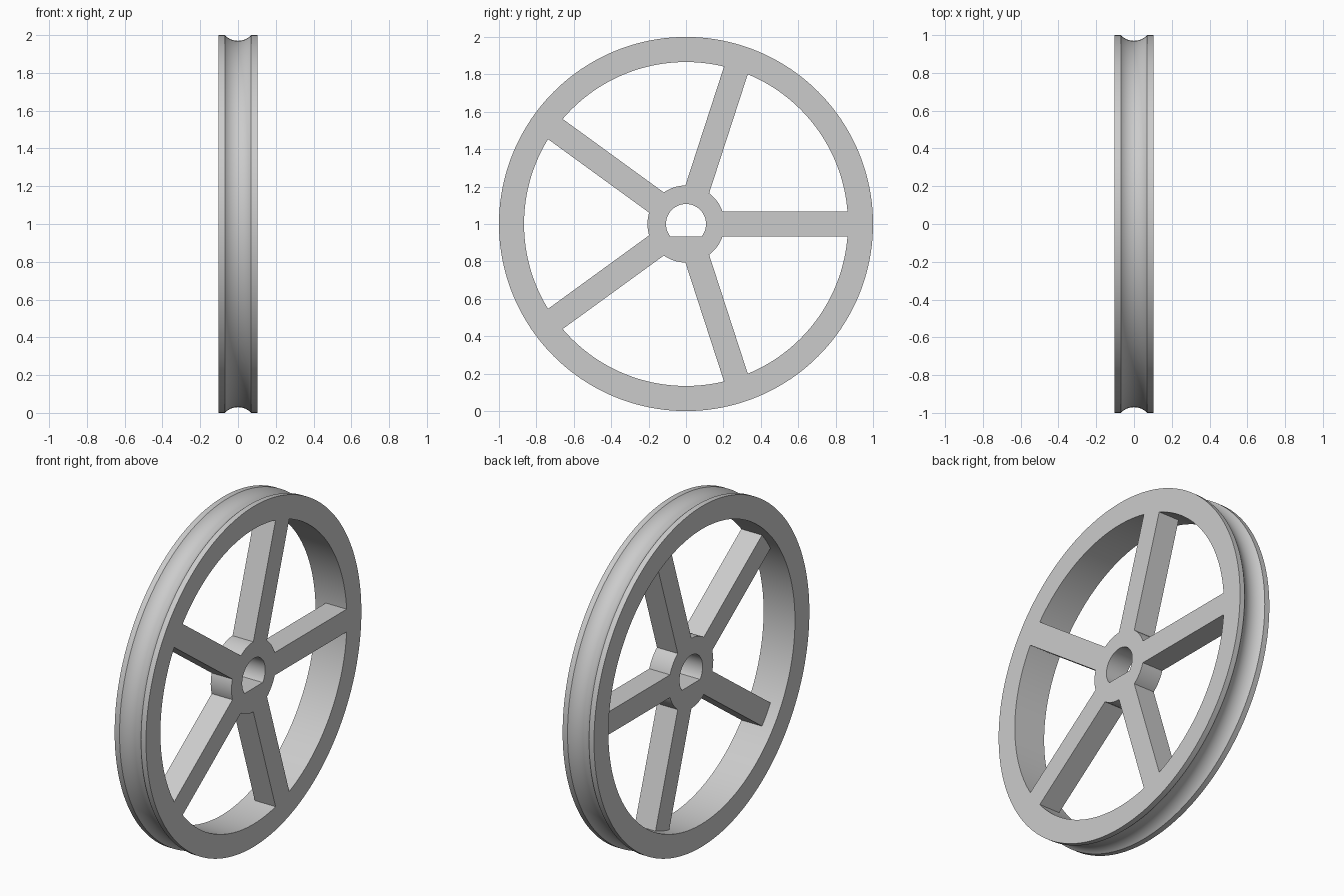
import bpy, bmesh
from math import sin, cos, asin, radians, tau

if "Cube" in bpy.data.objects:
    bpy.data.objects.remove(bpy.data.objects["Cube"])

SEG = 168                      # segments around the axle
HALF_WIDTH = 0.102             # rim half width along x
BACK = -0.033                  # recessed face of hub and spokes
RIM_IN, HUB_R, BORE_R = 0.866, 0.206, 0.107
FLAT = 0.0667                  # bore flat, and half width of a spoke

grey = bpy.data.materials.new("plain grey")
grey.use_nodes = True
grey.diffuse_color = (0.6, 0.6, 0.6, 1)
grey.node_tree.nodes["Principled BSDF"].inputs["Base Color"].default_value = (0.6, 0.6, 0.6, 1)


def finish(name, bm):
    """Turn the bmesh into a shaded object standing on the ground."""
    bmesh.ops.recalc_face_normals(bm, faces=bm.faces)
    mesh = bpy.data.meshes.new(name)
    bm.to_mesh(mesh)
    bm.free()
    mesh.materials.append(grey)
    ob = bpy.data.objects.new(name, mesh)
    ob.location.z = 1
    bpy.context.collection.objects.link(ob)
    bpy.ops.object.select_all(action='DESELECT')
    ob.select_set(True)
    bpy.context.view_layer.objects.active = ob
    bpy.ops.object.shade_smooth_by_angle(angle=radians(20))
    return ob


def ring(name, profile):
    """Sweep a closed profile round the x axis; profile(angle) gives (x, radius) pairs."""
    bm = bmesh.new()
    loops = []
    for i in range(SEG):
        a = tau * i / SEG
        loops.append([bm.verts.new((x, r * cos(a), r * sin(a))) for x, r in profile(a)])
    n = len(loops[0])
    for i in range(SEG):
        p, q = loops[i], loops[(i + 1) % SEG]
        for j in range(n):
            k = (j + 1) % n
            bm.faces.new((p[j], p[k], q[k], q[j]))
    return finish(name, bm)


# Rim with a rounded groove round the outside
GROOVE, DEPTH = 0.07, 0.03
arc_r = (GROOVE ** 2 + DEPTH ** 2) / (2 * DEPTH)
half = asin(GROOVE / arc_r)
groove = []
for i in range(17):
    t = half * (i / 8 - 1)
    groove.append((arc_r * sin(t), 1 - DEPTH + arc_r * (1 - cos(t))))
rim_profile = [(-HALF_WIDTH, RIM_IN), (-HALF_WIDTH, 1), *groove,
               (HALF_WIDTH, 1), (HALF_WIDTH, RIM_IN)]
ring("grooved_rim", lambda a: rim_profile)


# Hub with a D-shaped bore
def hub_profile(a):
    bore = min(BORE_R, FLAT / -sin(a)) if sin(a) < -0.1 else BORE_R
    return [(BACK, bore), (BACK, HUB_R), (HALF_WIDTH, HUB_R), (HALF_WIDTH, bore)]


ring("hub", hub_profile)

# Five spokes with curved ends that meet the hub and rim
for s in range(5):
    turn = tau * s / 5
    outline = []
    for radius, side in ((HUB_R - 0.001, 1), (RIM_IN + 0.001, -1)):
        spread = asin(FLAT / radius) * side
        for i in range(9):
            a = turn + spread * (1 - i / 4)
            outline.append((radius * cos(a), radius * sin(a)))
    bm = bmesh.new()
    face = bm.faces.new([bm.verts.new((BACK, y, z)) for y, z in outline])
    grown = bmesh.ops.extrude_face_region(bm, geom=[face], use_keep_orig=True)
    moved = [g for g in grown["geom"] if isinstance(g, bmesh.types.BMVert)]
    bmesh.ops.translate(bm, verts=moved, vec=(HALF_WIDTH - BACK, 0, 0))
    finish(f"spoke_{s + 1}", bm)
